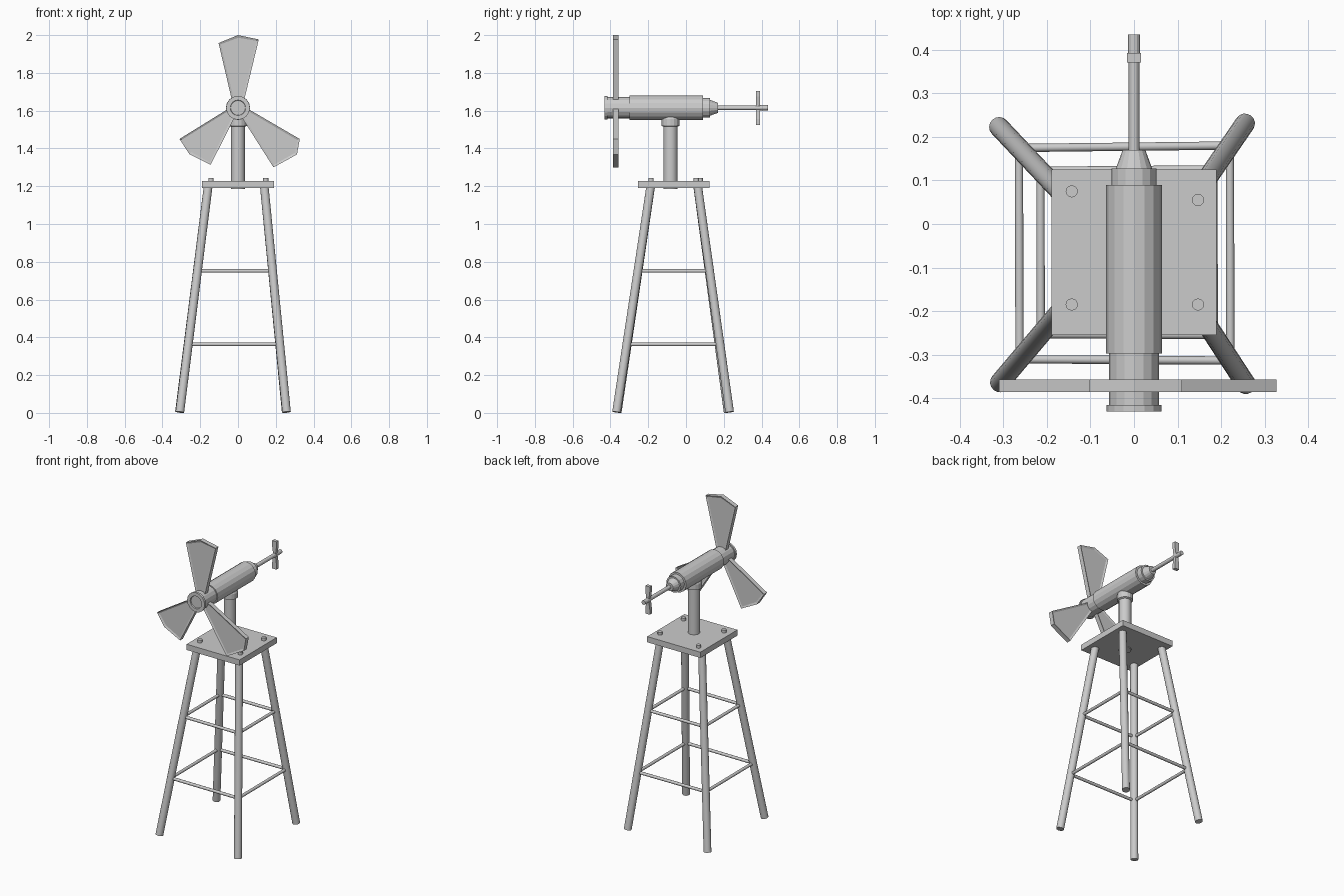
import bpy, bmesh, math
from mathutils import Vector

if "Cube" in bpy.data.objects:
    bpy.data.objects.remove(bpy.data.objects["Cube"])

AXIS_Z = 1.615            # height of the turbine axis
TOWER_TOP = 1.2


def finish(bm, name, smooth=False):
    bmesh.ops.recalc_face_normals(bm, faces=bm.faces[:])
    me = bpy.data.meshes.new(name)
    bm.to_mesh(me)
    bm.free()
    ob = bpy.data.objects.new(name, me)
    bpy.context.collection.objects.link(ob)
    if smooth:
        bpy.ops.object.select_all(action='DESELECT')
        ob.select_set(True)
        bpy.context.view_layer.objects.active = ob
        bpy.ops.object.shade_smooth_by_angle(angle=math.radians(35))
    return ob


def rod(name, a, b, r, sides=16):
    a, b = Vector(a), Vector(b)
    bm = bmesh.new()
    bmesh.ops.create_cone(bm, cap_ends=True, segments=sides, radius1=r, radius2=r,
                          depth=(b - a).length)
    q = (b - a).to_track_quat('Z', 'Y')
    for v in bm.verts:
        v.co = q @ v.co + (a + b) / 2
    return finish(bm, name, True)


def lathe(name, profile, place, sides=16):
    """Revolve (radius, distance) points; place maps (u, v, distance) to space."""
    bm = bmesh.new()
    rings = [[bm.verts.new(place(r * math.cos(2 * math.pi * i / sides),
                                 r * math.sin(2 * math.pi * i / sides), d))
              for i in range(sides)] for r, d in profile]
    for p, q in zip(rings, rings[1:]):
        for i in range(sides):
            j = (i + 1) % sides
            bm.faces.new((p[i], p[j], q[j], q[i]))
    bm.faces.new(rings[0])
    bm.faces.new(rings[-1])
    return finish(bm, name)


def plate(name, outline, y0, y1, rim=0.0):
    """Extrude an (x, z) outline along y, with an optional sunken panel each side."""
    bm = bmesh.new()
    front = bm.faces.new([bm.verts.new((x, y0, AXIS_Z + z)) for x, z in outline])
    ext = bmesh.ops.extrude_face_region(bm, geom=[front], use_keep_orig=True)
    for v in ext['geom']:
        if isinstance(v, bmesh.types.BMVert):
            v.co.y = y1
    bmesh.ops.recalc_face_normals(bm, faces=bm.faces[:])
    if rim:
        for f in [f for f in bm.faces if abs(f.normal.y) > 0.9]:
            bmesh.ops.inset_region(bm, faces=[f], thickness=rim, depth=-0.005)
    return finish(bm, name)


# platform
bm = bmesh.new()
bmesh.ops.create_cube(bm, size=1)
for v in bm.verts:
    v.co = Vector((v.co.x * 0.38, v.co.y * 0.38 - 0.065, v.co.z * 0.037 + 1.208))
finish(bm, "platform")

# platform bolts
for x, y in ((-0.143, 0.075), (0.147, 0.055), (-0.143, -0.185), (0.147, -0.185)):
    rod("platform_bolt", (x, y, 1.21), (x, y, 1.244), 0.014, 12)

# legs, in order around the tower
feet = [Vector(p) for p in ((-0.308, -0.364, 0.004), (0.257, -0.368, 0.004),
                            (0.255, 0.231, 0.004), (-0.31, 0.223, 0.004))]
tops = [Vector(p) for p in ((-0.158, -0.187, TOWER_TOP), (0.139, -0.187, TOWER_TOP),
                            (0.139, 0.062, TOWER_TOP), (-0.158, 0.062, TOWER_TOP))]
for f, t in zip(feet, tops):
    rod("tower_leg", f, t, 0.023)

# two rings of cross bars
for h in (0.36, 0.75):
    pts = [f.lerp(t, h / TOWER_TOP) for f, t in zip(feet, tops)]
    for i in range(4):
        rod("cross_bar", pts[i], pts[(i + 1) % 4], 0.0095, 12)

# mast and its collar
rod("mast", (0, -0.082, 1.184), (0, -0.082, 1.58), 0.037)
lathe("mast_collar", [(0.037, 1.515), (0.047, 1.52), (0.047, 1.555), (0.035, 1.58)],
      lambda u, v, d: (u, v - 0.082, d))

# turbine body with recessed nose and tapered tail
lathe("turbine_body",
      [(0.039, -0.424), (0.041, -0.431), (0.063, -0.431), (0.063, -0.416), (0.057, -0.416),
       (0.057, -0.298), (0.064, -0.298), (0.064, 0.09), (0.052, 0.09),
       (0.052, 0.127), (0.042, 0.127), (0.026, 0.17), (0.012, 0.17)],
      lambda u, v, d: (u, d, AXIS_Z + v))

# tail shaft
lathe("tail_shaft", [(0.0125, 0.16), (0.0125, 0.38), (0.0138, 0.38), (0.0138, 0.435)],
      lambda u, v, d: (u, d, AXIS_Z + v), 12)

# three front blades, unevenly shaped
blades = (
    [(-0.03, 0.03), (-0.103, 0.343), (0, 0.385), (0.11, 0.362), (0.03, 0.03)],
    [(0.035, 0.005), (0.327, -0.165), (0.312, -0.247), (0.188, -0.315), (0.01, -0.035)],
    [(-0.035, 0.005), (-0.31, -0.165), (-0.257, -0.245), (-0.145, -0.302), (-0.01, -0.035)],
)
for outline in blades:
    plate("front_blade", outline, -0.386, -0.357, 0.014)

# small bow-tie tail propeller
plate("tail_propeller",
      [(-0.016, 0.09), (0.016, 0.09), (0.016, 0.06), (0.008, 0), (0.016, -0.06),
       (0.016, -0.09), (-0.016, -0.09), (-0.016, -0.06), (-0.008, 0), (-0.016, 0.06)],
      0.371, 0.393)
